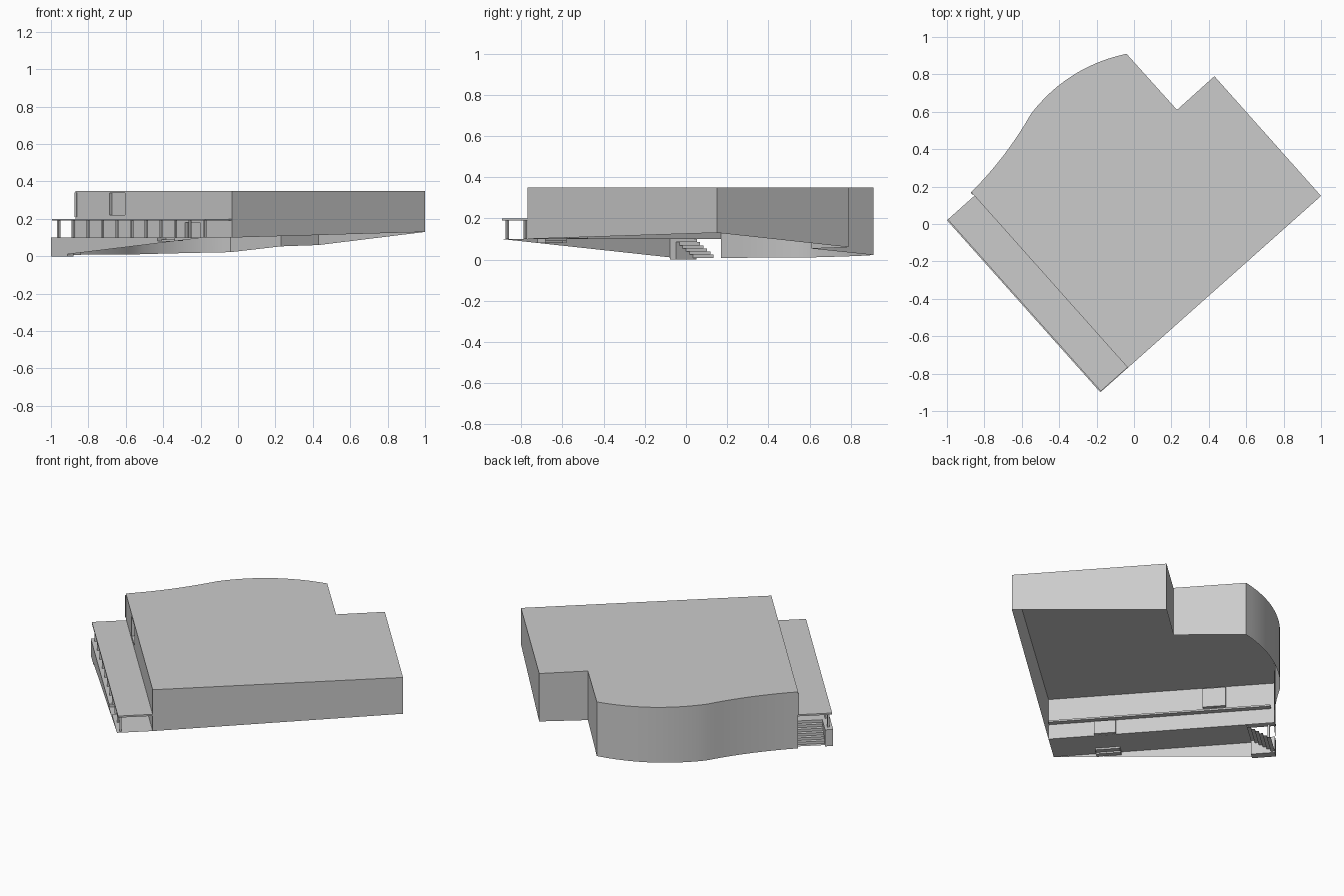
import bpy, bmesh, math
from mathutils import Vector

old = bpy.data.objects.get("Cube")
if old:
    bpy.data.objects.remove(old, do_unlink=True)

grey = bpy.data.materials.new("plain grey")
grey.use_nodes = True
grey.diffuse_color = (0.6, 0.6, 0.6, 1)
grey.node_tree.nodes["Principled BSDF"].inputs["Base Color"].default_value = (0.6, 0.6, 0.6, 1)

# Porch frame: u runs along the long front edge, v runs in towards the building
origin = Vector((-0.18, -0.90, 0))
far_end = Vector((-1.0, 0.02, 0))
length = (far_end - origin).length
u_dir = (far_end - origin).normalized()
v_dir = Vector((u_dir.y, -u_dir.x, 0))
wall_v, wall_len = 0.197, 1.258
deck_z, canopy_z, roof_z = 0.10, 0.20, 0.35


def at(u, v, z):
    return origin + u_dir * u + v_dir * v + Vector((0, 0, z))


def add_mesh(name, faces, smooth=False):
    bm = bmesh.new()
    for f in faces:
        bm.faces.new([bm.verts.new(p) for p in f])
    bmesh.ops.remove_doubles(bm, verts=bm.verts, dist=0.0005)
    me = bpy.data.meshes.new(name)
    bm.to_mesh(me)
    bm.free()
    me.materials.append(grey)
    ob = bpy.data.objects.new(name, me)
    bpy.context.collection.objects.link(ob)
    if smooth:
        bpy.ops.object.select_all(action='DESELECT')
        ob.select_set(True)
        bpy.context.view_layer.objects.active = ob
        bpy.ops.object.shade_smooth_by_angle(angle=math.radians(20))
    return ob


def flat(u0, u1, v0, v1, z):
    return [at(u0, v0, z), at(u0, v1, z), at(u1, v1, z), at(u1, v0, z)]


def upright(u0, u1, v, z0, z1):
    return [at(u1, v, z0), at(u0, v, z0), at(u0, v, z1), at(u1, v, z1)]


def cross(u, v0, v1, z0, z1):
    return [at(u, v0, z0), at(u, v1, z0), at(u, v1, z1), at(u, v0, z1)]


def box_faces(u0, u1, v0, v1, z0, z1):
    return [flat(u0, u1, v0, v1, z1), flat(u0, u1, v0, v1, z0)[::-1],
            upright(u0, u1, v0, z0, z1), upright(u0, u1, v1, z0, z1)[::-1],
            cross(u0, v0, v1, z0, z1), cross(u1, v0, v1, z0, z1)[::-1]]


def recessed_wall(name, z0, z1, hole, depth):
    """Wall along the porch with one set-back opening."""
    a, b, c, d = hole
    v, w = wall_v, wall_v + depth
    add_mesh(name, [
        upright(0, a, v, z0, z1), upright(b, wall_len, v, z0, z1),
        upright(a, b, v, z0, c), upright(a, b, v, d, z1),
        upright(a, b, w, c, d), cross(a, v, w, c, d)[::-1], cross(b, v, w, c, d),
        flat(a, b, v, w, c), flat(a, b, v, w, d)[::-1]])


def bow(p, q, sag, n=12):
    """Points from p up to q, bulging to the right of travel by sag."""
    p, q = Vector(p), Vector(q)
    d = (q - p).normalized()
    side = Vector((d.y, -d.x, 0))
    return [p.lerp(q, i / n) + side * sag * 4 * (i / n) * (1 - i / n) for i in range(n)]


# Main hall: sloping lower edge, flat roof, open underneath
near = at(0, wall_v, deck_z)
corner = at(wall_len, wall_v, 0.008)
rim = [near, Vector((1.0, 0.15, 0.13)), Vector((0.43, 0.79, 0.06)), Vector((0.23, 0.61, 0.053))]
rim += bow((-0.04, 0.91, 0.022), (-0.55, 0.59, 0.010), 0.055)
rim += bow((-0.55, 0.59, 0.010), corner, -0.018, 8)
rim.append(corner)


def raised(p):
    return Vector((p.x, p.y, roof_z))


hall = [[p, q, raised(q), raised(p)] for p, q in zip(rim, rim[1:])]
hall.append([raised(p) for p in rim])
add_mesh("main_hall", hall, smooth=True)

# Porch side walls with the upper window and the entrance door
recessed_wall("upper_front_wall", canopy_z, roof_z, (0.857, 0.985, 0.22, 0.337), 0.02)
recessed_wall("lower_front_wall", deck_z, canopy_z, (0.255, 0.375, 0.101, 0.18), 0.02)
add_mesh("corner_trim", box_faces(1.243, wall_len, wall_v - 0.004, wall_v, 0.21, 0.34))

# Deck with a notch for the entrance steps
n0, n1, notch = 0.24, 0.376, 0.06
stair_u, parapet = 1.10, 0.045
add_mesh("deck", [flat(0, n0, 0, wall_v, deck_z), flat(n1, stair_u, 0, wall_v, deck_z),
                  flat(n0, n1, notch, wall_v, deck_z)])


# Deck front wall, tapering with the ground
def ground(u):
    return deck_z * (1 - u / length)


def tapered(u0, u1, top):
    return [at(u1, 0, ground(u1)), at(u0, 0, ground(u0)), at(u0, 0, top), at(u1, 0, top)]


add_mesh("deck_front_wall", [tapered(0.002, n0, deck_z), tapered(n0, n1, 0.081),
                             tapered(n1, stair_u, deck_z)])
add_mesh("stair_parapet", box_faces(stair_u, length, 0, parapet, 0, deck_z))

# Entrance steps set into the deck
half = notch / 2
add_mesh("entrance_steps", [
    flat(n0, n1, 0, half, 0.081), upright(n0, n1, half, 0.081, 0.09),
    flat(n0, n1, half, notch, 0.09), upright(n0, n1, notch, 0.09, deck_z),
    cross(n0, 0, notch, 0.081, deck_z)[::-1], cross(n1, 0, notch, 0.081, deck_z)])

# End stair going down from the deck
steps = 6
run, rise = (length - stair_u) / steps, 0.092 / steps
stair = []
for i in range(steps):
    u, z = stair_u + i * run, deck_z - i * rise
    stair.append(cross(u, parapet, wall_v, z - rise, z)[::-1])
    stair.append(flat(u, u + run, parapet, wall_v, z - rise))
add_mesh("end_stair", stair)

# Canopy on a row of slim posts
add_mesh("canopy", box_faces(0.003, length, 0.006, wall_v + 0.03, 0.19, canopy_z))
posts = 11
for i in range(posts):
    u = 0.022 + i * (1.195 - 0.022) / (posts - 1)
    add_mesh(f"canopy_post_{i + 1}", box_faces(u - 0.006, u + 0.006, 0.016, 0.028, deck_z, 0.19))
